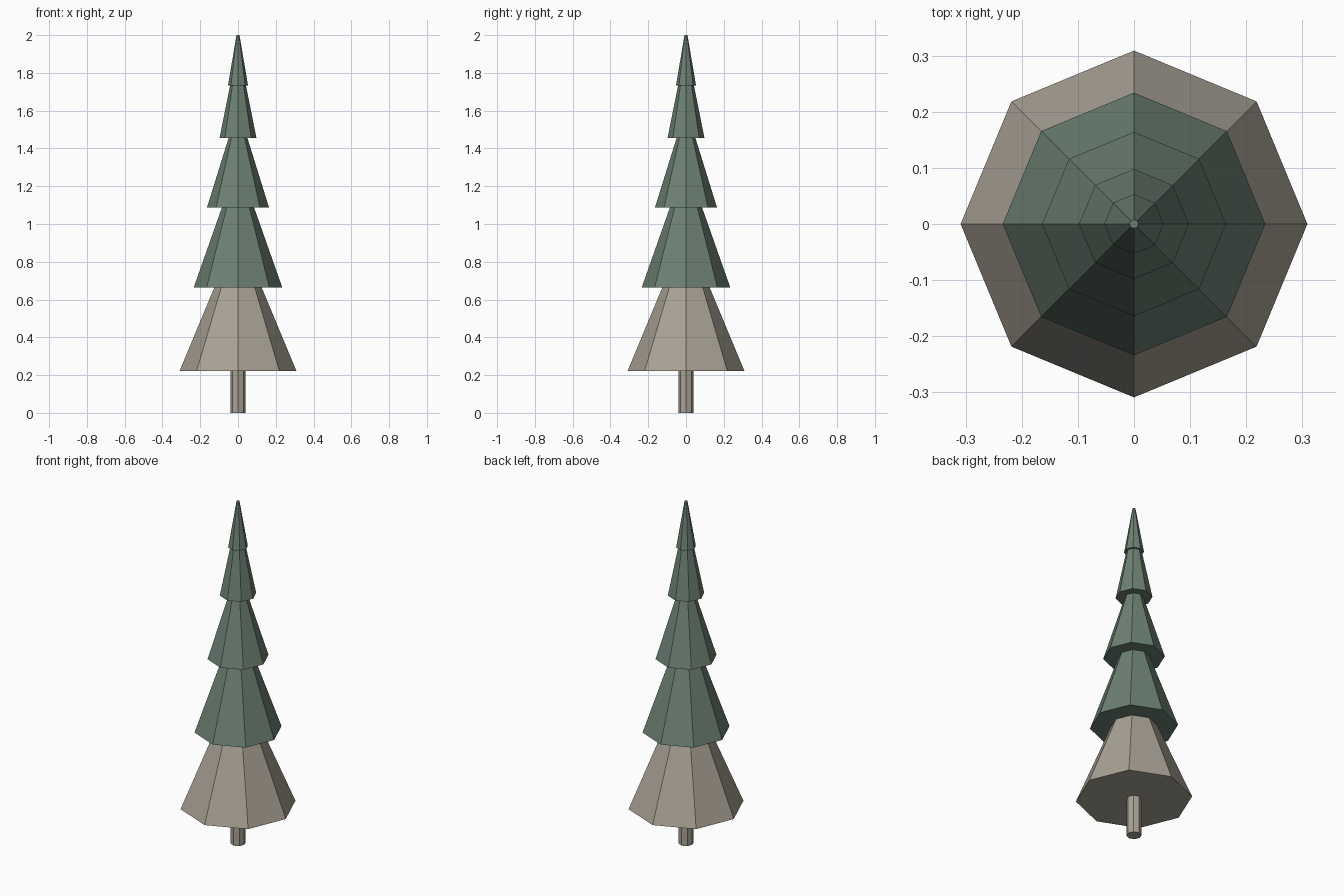
import bpy
from math import radians

if "Cube" in bpy.data.objects:
    bpy.data.objects.remove(bpy.data.objects["Cube"])

SIDES = 8


def material(name, color):
    m = bpy.data.materials.new(name)
    m.diffuse_color = (*color, 1)
    m.use_nodes = True
    m.node_tree.nodes["Principled BSDF"].inputs["Base Color"].default_value = m.diffuse_color
    return m


green = material("needle_green", (0.15, 0.22, 0.17))
beige = material("bark_beige", (0.40, 0.36, 0.30))


def frustum(name, z0, z1, r0, r1, mat):
    bpy.ops.mesh.primitive_cone_add(vertices=SIDES, radius1=r0, radius2=r1,
                                    depth=z1 - z0, location=(0, 0, (z0 + z1) / 2))
    ob = bpy.context.object
    ob.name = name
    ob.data.materials.append(mat)
    return ob


# Trunk: thin octagonal post reaching the lowest branches
frustum("trunk", 0, 0.225, 0.04, 0.04, beige)

# Branch tiers, bottom to top: base z, top z, base radius, top radius
tiers = [
    (0.223, 0.665, 0.309, 0.125, beige),
    (0.665, 1.088, 0.234, 0.085, green),
    (1.088, 1.455, 0.164, 0.050, green),
    (1.455, 1.733, 0.098, 0.042, green),
    (1.733, 2.000, 0.053, 0.008, green),
]
for i, t in enumerate(tiers, 1):
    frustum(f"branch_tier_{i}", *t)
